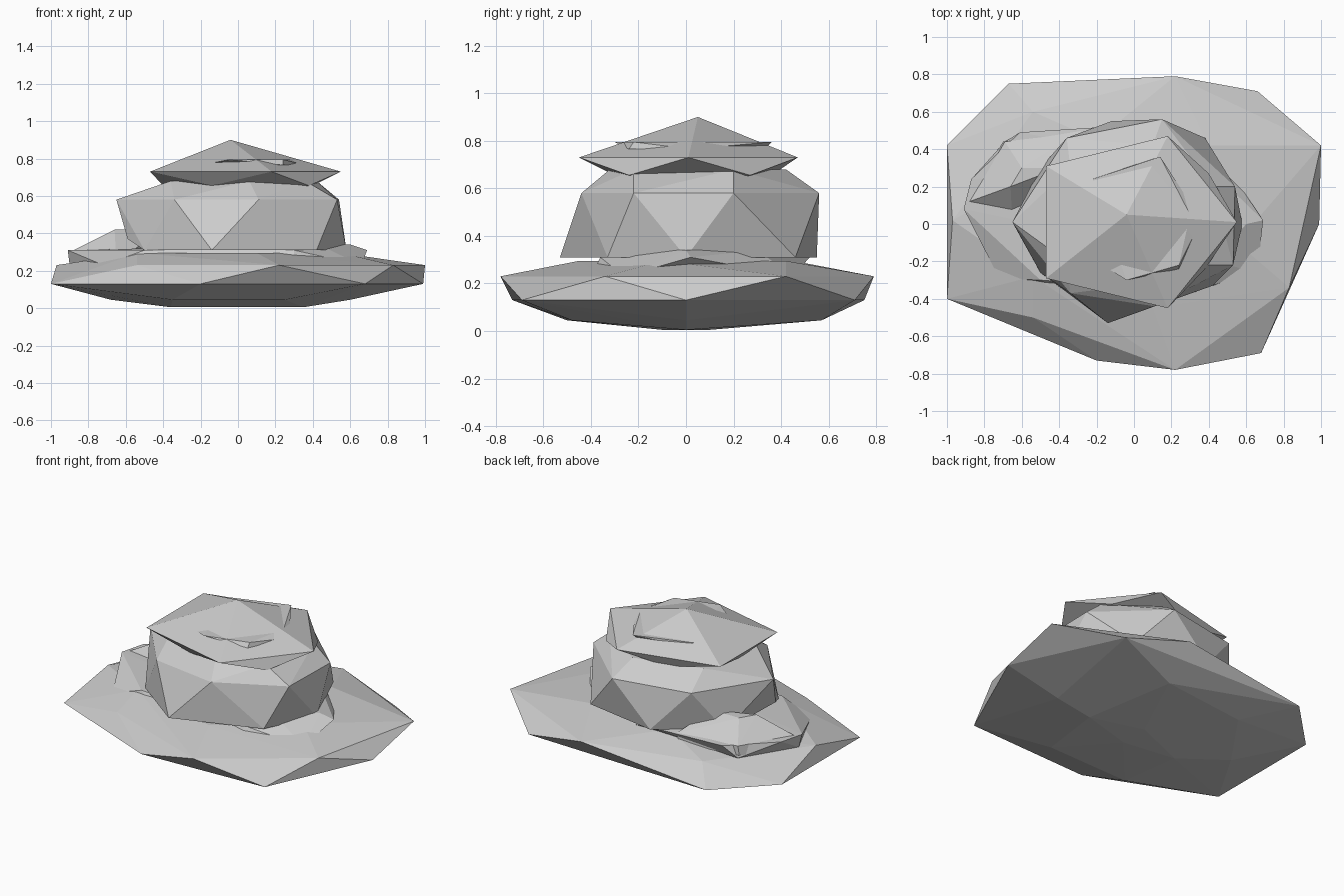
import bpy, bmesh


def faceted_stone(name, layers):
    """Convex faceted block spanning irregular rings: [(z, [(x, y), ...]), ...]"""
    bm = bmesh.new()
    for z, ring in layers:
        for x, y in ring:
            bm.verts.new((x, y, z))
    out = bmesh.ops.convex_hull(bm, input=bm.verts[:])
    loose = {e for e in out["geom_interior"] + out["geom_unused"]
             if isinstance(e, bmesh.types.BMVert)}
    bmesh.ops.delete(bm, geom=list(loose), context='VERTS')
    bmesh.ops.recalc_face_normals(bm, faces=bm.faces[:])
    mesh = bpy.data.meshes.new(name)
    bm.to_mesh(mesh)
    bm.free()
    obj = bpy.data.objects.new(name, mesh)
    bpy.context.collection.objects.link(obj)
    return obj


# Broad bottom slab
faceted_stone("base_stone", [
    (0.005, [(-0.36, -0.05), (0.0, -0.1), (0.35, 0.0), (0.0, 0.1)]),
    (0.045, [(-0.68, 0.1), (-0.35, -0.5), (0.25, -0.48), (0.6, 0.0), (0.2, 0.57), (-0.4, 0.5)]),
    (0.13, [(-1, 0.42), (-1, -0.4), (-0.2, -0.73), (0.68, -0.69),
            (0.99, 0), (0.66, 0.71), (-0.67, 0.75)]),
    (0.23, [(-0.97, 0.02), (-0.54, -0.5), (0.22, -0.78), (0.83, -0.34),
            (1, 0.42), (0.22, 0.79), (-0.54, 0.6)]),
    (0.295, [(-0.54, -0.28), (0.1, -0.45), (0.55, -0.1), (0.4, 0.42), (-0.2, 0.45)]),
])

# Thin ledge resting on the slab
faceted_stone("ledge_stone", [
    (0.23, [(-0.72, -0.29), (-0.36, -0.36), (0.3, -0.4), (0.66, -0.26), (-0.9, 0.1),
            (-0.69, 0.44), (0.4, 0.45)]),
    (0.31, [(-0.91, 0.08), (-0.87, 0.24), (-0.61, 0.49), (-0.14, 0.52),
            (0.69, 0.02), (0.3, -0.36), (-0.5, -0.3)]),
    (0.34, [(0.43, -0.2), (0.6, 0.0), (0.4, 0.3)]),
])

# Small raised stone on the left
faceted_stone("side_stone", [
    (0.25, [(-0.9, 0.1), (-0.7, 0.44), (-0.3, 0.5), (-0.65, 0.0)]),
    (0.31, [(-0.88, 0.12), (-0.69, 0.44), (-0.28, 0.5)]),
    (0.42, [(-0.66, 0.2), (-0.6, 0.3), (-0.4, 0.3)]),
])

# Tall middle boulder
faceted_stone("middle_stone", [
    (0.31, [(-0.5, -0.26), (-0.14, -0.53), (0.42, -0.33), (0.58, 0.0),
            (0.38, 0.46), (-0.12, 0.55), (-0.5, 0.3)]),
    (0.37, [(-0.59, -0.1)]),
    (0.58, [(-0.65, 0.01), (-0.34, -0.37), (0.11, -0.44), (0.53, -0.22),
            (0.54, 0.2), (0.15, 0.56), (-0.36, 0.46)]),
    (0.68, [(-0.36, -0.2), (0.06, -0.32), (0.36, -0.22), (0.42, 0.2), (0.1, 0.42), (-0.34, 0.3)]),
])

# Pointed cap stone
faceted_stone("cap_stone", [
    (0.56, [(0.0, 0.0)]),
    (0.655, [(-0.4, 0.0), (-0.14, -0.3), (0.38, -0.24), (0.4, 0.27), (-0.12, 0.36)]),
    (0.73, [(-0.47, 0.31), (-0.47, -0.29), (0.18, -0.45), (0.55, 0.01), (0.18, 0.47)]),
    (0.9, [(-0.04, 0.05)]),
])

# Flat sliver poking through the cap facets
faceted_stone("top_sliver", [
    (0.765, [(0.36, 0.02), (0.1, 0.33), (-0.2, 0.25), (-0.2, -0.2), (0.24, -0.24)]),
    (0.795, [(0.3, 0.05), (0.14, 0.36), (-0.22, 0.24), (-0.04, -0.3), (0.24, -0.22)]),
])
